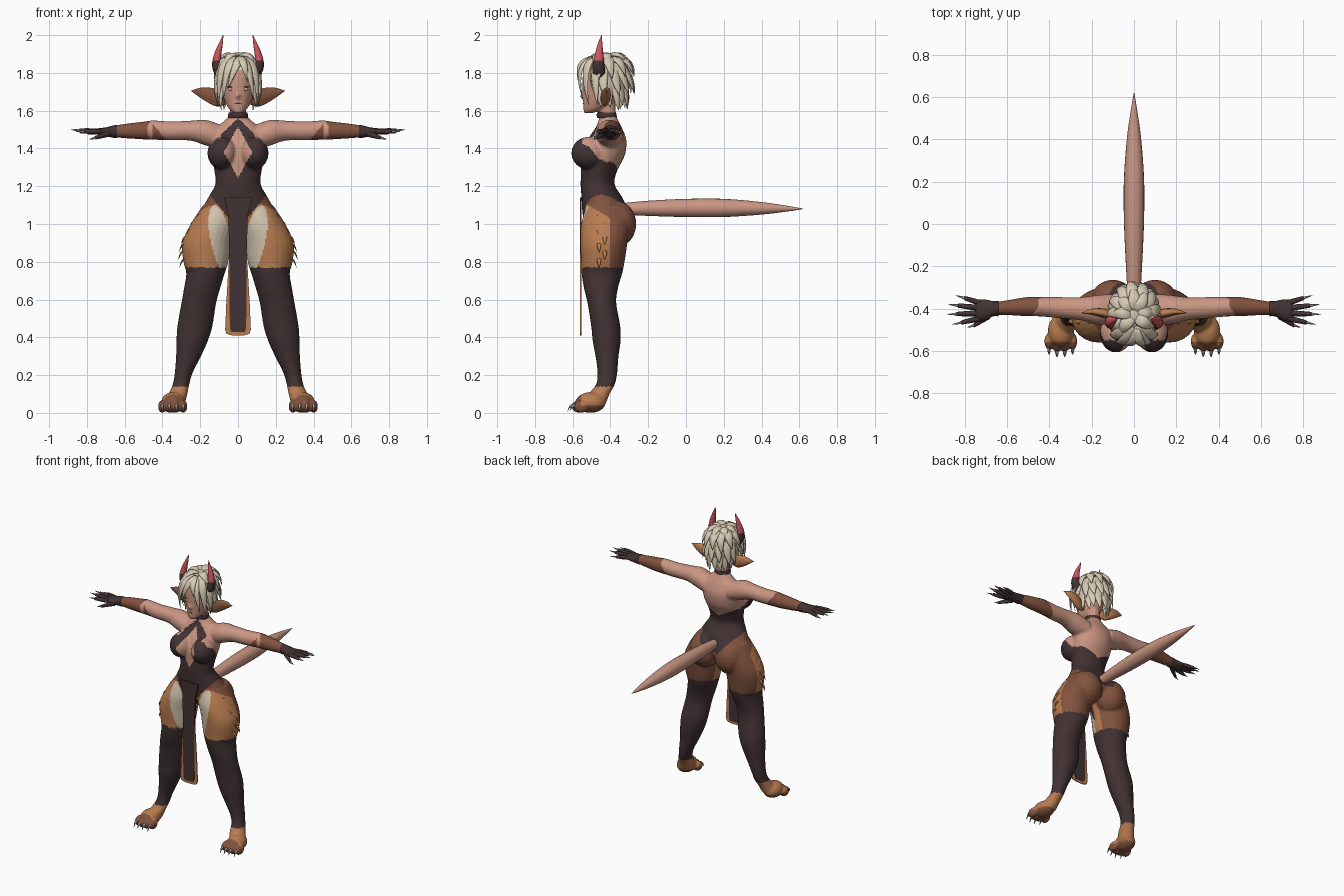
import bpy, bmesh, math, random
from mathutils import Vector as V, Matrix
from mathutils.bvhtree import BVHTree

random.seed(3)
X, Y, Z = V((1, 0, 0)), V((0, 1, 0)), V((0, 0, 1))


def mat(name, r, g, b):
    m = bpy.data.materials.new(name)
    lin = [((c / 255 + 0.055) / 1.055) ** 2.4 for c in (r, g, b)]
    m.diffuse_color = (*lin, 1)
    return m


SKIN = mat("skin", 202, 150, 131)
DARK = mat("dark cloth", 66, 50, 51)
TAN = mat("tan fur", 184, 124, 80)
BROWN = mat("brown fur", 130, 83, 62)
CREAM = mat("cream fur", 208, 194, 172)
HAIR = mat("pale hair", 216, 203, 180)
RED = mat("horn red", 200, 84, 92)
CLAW = mat("claw grey", 150, 148, 148)


def make(name, bm, *mats):
    bmesh.ops.recalc_face_normals(bm, faces=bm.faces)
    me = bpy.data.meshes.new(name)
    bm.to_mesh(me)
    bm.free()
    for m in mats:
        me.materials.append(m)
    me.shade_smooth()
    ob = bpy.data.objects.new(name, me)
    bpy.context.collection.objects.link(ob)
    return ob


def loft(bm, rings, u, v, seg=16, sub=4):
    """Smooth tube through rings (x, y, z, radius along u, radius along v)."""
    r, path = [V(k) for k in rings], []
    for i in range(len(r) - 1):
        a, b, c, d = r[max(i - 1, 0)], r[i], r[i + 1], r[min(i + 2, len(r) - 1)]
        for k in range(sub):
            t = k / sub
            path.append(0.5 * (2 * b + (c - a) * t + (2 * a - 5 * b + 4 * c - d) * t * t
                               + (3 * b - a - 3 * c + d) * t ** 3))
    path.append(r[-1])
    loops = []
    for p in path:
        loops.append([bm.verts.new(V(p[:3]) + u * max(p[3], .001) * math.cos(w) + v * max(p[4], .001) * math.sin(w))
                      for w in (2 * math.pi * j / seg for j in range(seg))])
    for a, b in zip(loops, loops[1:]):
        for j in range(seg):
            bm.faces.new((a[j], a[j - 1], b[j - 1], b[j]))
    bm.faces.new(loops[0])
    bm.faces.new(loops[-1][::-1])


def ball(bm, c, r, seg=24):
    bmesh.ops.create_uvsphere(bm, u_segments=seg, v_segments=seg // 2, radius=1,
                              matrix=Matrix.Translation(c) @ Matrix.Diagonal((*r, 1)))


def lock(bm, p0, p1, p2, w, centre, thick=.4):
    """Tapered curved lock of hair or fur."""
    p0, p1, p2 = V(p0), V(p1), V(p2)
    t = p2 - p0
    u = t.cross(p1 - V(centre)).normalized()
    v = u.cross(t).normalized()
    rings = []
    for i in range(6):
        k = i / 5
        p = p0 * (1 - k) ** 2 + p1 * 2 * k * (1 - k) + p2 * k * k
        q = w * min(1, .6 + 1.5 * k) * (1 - k) ** .6
        rings.append((*p, q, q * thick))
    loft(bm, rings, u, v, 8, 2)


# Body: overlapping volumes fused into one skin
bm = bmesh.new()
torso = [(.97, -.42, .08, .09), (1.02, -.42, .16, .12), (1.08, -.43, .185, .12), (1.14, -.445, .158, .108),
         (1.21, -.468, .12, .09), (1.28, -.46, .125, .095), (1.36, -.44, .14, .115), (1.44, -.42, .145, .105),
         (1.50, -.41, .13, .075), (1.54, -.41, .08, .055), (1.58, -.415, .045, .045), (1.66, -.42, .045, .045)]
loft(bm, [(0, y, z, a, b) for z, y, a, b in torso], X, Y, 32)
head = [(1.588, -.517, .02, .022), (1.61, -.485, .048, .058), (1.66, -.455, .073, .09), (1.72, -.445, .085, .103),
        (1.78, -.44, .09, .107), (1.84, -.435, .08, .095), (1.88, -.435, .045, .055)]
loft(bm, [(0, y, z, a, b) for z, y, a, b in head], X, Y, 32)
ball(bm, (0, -.546, 1.678), (.011, .016, .016))
leg = [(.10, -.42, 1.10, .085, .105), (.13, -.425, 1.0, .12, .13), (.165, -.435, .9, .13, .125),
       (.17, -.44, .8, .119, .115), (.172, -.445, .74, .102, .108), (.19, -.45, .66, .096, .09),
       (.208, -.445, .58, .092, .076), (.228, -.425, .46, .093, .077), (.243, -.42, .38, .083, .074),
       (.262, -.418, .30, .066, .061), (.288, -.416, .21, .047, .052), (.302, -.427, .15, .044, .05),
       (.318, -.46, .10, .05, .056), (.335, -.48, .05, .054, .056)]
arm = [(.09, -.40, 1.46, .07, .065), (.17, -.405, 1.483, .07, .068), (.25, -.40, 1.494, .055, .053),
       (.35, -.395, 1.493, .05, .05), (.45, -.39, 1.497, .046, .051), (.5, -.39, 1.495, .046, .047),
       (.6, -.395, 1.492, .035, .038), (.67, -.40, 1.49, .029, .028)]
for s in (-1, 1):
    loft(bm, [(s * r[0], *r[1:]) for r in leg], X, Y, 24)
    loft(bm, [(s * r[0], *r[1:]) for r in arm], Y, Z, 24)
    ball(bm, (s * .085, -.515, 1.375), (.077, .092, .087))
    ball(bm, (s * .1, -.363, 1.0), (.105, .1, .12))
    ball(bm, (s * .345, -.505, .055), (.062, .08, .055))
    for i in range(4):
        ball(bm, (s * (.29 + .037 * i), -.572 + .012 * abs(i - 1.5), .034), (.022, .04, .034))
body = make("body", bm, SKIN, DARK, TAN, BROWN, CREAM)
bpy.context.view_layer.objects.active = body
rm = body.modifiers.new("fuse", "REMESH")
rm.mode, rm.voxel_size = "VOXEL", .007
sm = body.modifiers.new("soften", "SMOOTH")
sm.factor, sm.iterations = .5, 4
for m in ("fuse", "soften"):
    bpy.ops.object.modifier_apply(modifier=m)


def body_colour(p):
    x, y, z = abs(p.x), p.y, p.z
    if x > .45 and z > 1:
        return 1 if x > .64 else 3 if x > .46 - (.4 + y) * .6 else 0
    if z < .14:
        return 3 if y < -.555 or z < .04 else 2
    if z < .77:
        return 1
    if z > 1.03 and x < .05 + (z - 1.03) * .8 or (x < .045 and y < -.45 and z < 1.1):
        if y < -.44:
            hole = .072 * min((z - 1.245) / .13, (1.515 - z) / .13, 1)
            side = x < .09 or z < 1.34 + max(0, -.46 - y) * 1.3
            return int(z < 1.56 - .96 * x and side and x > hole)
        return int(z < 1.27 + min(.5 * x, .06))
    if y < -.46 and ((x - .092 - (z - .92) * .18) / .055) ** 2 + ((z - .92) / .18) ** 2 < 1:
        return 4
    return 3 if y > -.4 or z > 1.03 + (-.4 - y) * .6 else 2


me = body.data
for f in me.polygons:
    f.material_index = body_colour(f.center)
me.shade_smooth()
bm = bmesh.new()
bm.from_mesh(me)
bvh = BVHTree.FromBMesh(bm)
bm.free()


# Face details laid on the skin
def patch(name, x, z, w, h, m):
    bm = bmesh.new()
    ball(bm, bvh.ray_cast(V((x, -2, z)), Y)[0], (w, .004, h), 16)
    make(name, bm, m)


patch("mouth", 0, 1.637, .018, .003, BROWN)
for s in (-1, 1):
    patch("eye", s * .037, 1.715, .016, .009, CREAM)
    patch("iris", s * .036, 1.715, .006, .008, RED)
    patch("eyelash", s * .039, 1.726, .019, .003, DARK)

# Tufts on the outer thighs
bm = bmesh.new()
for s in (-1, 1):
    for i in range(8):
        z, y = 1.1 - .04 * i, -.43 - .03 * (i % 2)
        h = bvh.ray_cast(V((s, y, z)), V((-s, 0, 0)))[0]
        lock(bm, h - X * s * .012, h + V((s * .012, 0, -.01)), h + V((s * .02, 0, -.05)), .016, (0, y, z))
make("thigh_tufts", bm, TAN)

# Hands, fingers and all claws
claws = bmesh.new()
for s in (-1, 1):
    bm = bmesh.new()
    loft(bm, [(s * .64, -.40, 1.49, .036, .034), (s * .665, -.40, 1.489, .036, .032),
              (s * .70, -.405, 1.488, .048, .023), (s * .735, -.408, 1.49, .05, .018),
              (s * .75, -.408, 1.49, .04, .01)], Y, Z)
    tips = [(.80, -.35, 1.485), (.832, -.385, 1.495), (.838, -.425, 1.497), (.815, -.465, 1.49)]
    for i, (x, y, z) in enumerate(tips):
        a, b = V((s * .725, -.373 - .024 * i, 1.49)), V((s * x, y, z))
        loft(bm, [(*a, .014, .014), (*a.lerp(b, .5), .013, .014), (*b, .01, .01)], Y, Z, 10)
        e = b + (b - a).normalized() * .045
        loft(claws, [(*a.lerp(b, .93), .008, .008), (*e, .001, .001)], Y, Z, 8)
    a, b = V((s * .68, -.43, 1.48)), V((s * .755, -.478, 1.457))
    loft(bm, [(*a, .018, .018), (*a.lerp(b, .5), .015, .015), (*b, .01, .01)], Y, Z, 10)
    loft(claws, [(*b, .008, .008), (*(b + V((s * .032, -.01, -.008))), .001, .001)], Y, Z, 8)
    make("hand", bm, DARK)
    for i in range(4):
        x, y = s * (.29 + .037 * i), -.6 + .012 * abs(i - 1.5)
        loft(claws, [(x, y, .04, .009, .011), (x, y - .02, .034, .007, .008), (x, y - .035, .008, .001, .001)], X, Z, 8)
make("claws", claws, CLAW)

# Tail
bm = bmesh.new()
loft(bm, [(0, -.34, 1.08, .03, .03), (0, -.2, 1.083, .038, .04), (0, 0, 1.085, .047, .048), (0, .2, 1.085, .048, .048),
          (0, .4, 1.083, .034, .033), (0, .55, 1.081, .013, .013), (0, .62, 1.08, .001, .001)], X, Z, 20, 6)
make("tail", bm, SKIN)

# Choker
bm = bmesh.new()
loft(bm, [(0, -.418, 1.562, .052, .052), (0, -.42, 1.575, .053, .053), (0, -.421, 1.59, .05, .05)], X, Y, 32)
make("choker", bm, DARK)


# Hanging front panel with a fur-coloured border
def panel(name, pts, y, depth, m):
    bm = bmesh.new()
    vs = [bm.verts.new((x, y, z)) for x, z in pts + [(-x, z) for x, z in pts[::-1]]]
    f = bm.faces.new(vs)
    out = bmesh.ops.extrude_face_region(bm, geom=[f])["geom"]
    bmesh.ops.translate(bm, vec=(0, depth, 0), verts=[g for g in out if isinstance(g, bmesh.types.BMVert)])
    ob = make(name, bm, m)
    ob.data.shade_flat()


panel("panel_border", [(.045, .85), (.052, .75), (.062, .58), (.068, .44), (.06, .418), (.03, .41)], -.560, .006, TAN)
panel("panel_cloth", [(.075, 1.14), (.052, 1.05), (.046, .85), (.045, .6), (.043, .45), (.035, .428)], -.562, .010, DARK)

# Horns and ears
for s in (-1, 1):
    bm = bmesh.new()
    loft(bm, [(s * .08, -.46, 1.765, .028, .034), (s * .104, -.462, 1.81, .027, .034), (s * .113, -.463, 1.85, .024, .03),
              (s * .107, -.46, 1.90, .019, .022), (s * .093, -.455, 1.95, .012, .013), (s * .078, -.447, 2.0, .001, .001)],
         X, Y, 16, 6)
    horn = make("horn", bm, DARK, RED)
    for f in horn.data.polygons:
        f.material_index = int(f.center.z > 1.862)
    bm = bmesh.new()
    loft(bm, [(s * .07, -.435, 1.66, .015, .03), (s * .11, -.43, 1.667, .022, .045), (s * .15, -.42, 1.68, .022, .042),
              (s * .2, -.415, 1.695, .014, .026), (s * .248, -.42, 1.705, .001, .001)], Y, Z, 16, 5)
    ear = make("ear", bm, TAN, BROWN)
    for f in ear.data.polygons:
        f.material_index = int(f.normal.y < -.75)

# Hair: open-faced cap plus rows of flicked locks
C = V((0, -.425, 1.74))
bm = bmesh.new()
ball(bm, (0, -.425, 1.765), (.11, .132, .132), 32)
gone = [v for v in bm.verts if v.co.z < 1.66 or (v.co.y < -.455 and v.co.z < 1.80)]
bmesh.ops.delete(bm, geom=gone, context="VERTS")


def around(a, r, z):
    return V((.82 * r * math.sin(a), -.425 - r * math.cos(a), z))


rows = [(11, 75, (.095, 1.76), (.125, 1.69), (.118, 1.615), .036),
        (11, 60, (.1, 1.83), (.145, 1.77), (.155, 1.68), .038),
        (9, 70, (.05, 1.88), (.15, 1.88), (.155, 1.765), .042),
        (7, 50, (.015, 1.885), (.09, 1.92), (.13, 1.845), .04)]
for n, start, b, m, t, w in rows:
    for i in range(n):
        a = math.radians(start + (360 - 2 * start) * i / (n - 1)) + random.uniform(-.08, .08)
        lock(bm, around(a, *b), around(a, *m), around(a + .12, t[0], t[1] + random.uniform(-.015, .015)), w, C)
for s in (-1, 1):
    for p0, p1, p2, w in [((.01, -.49, 1.885), (.07, -.6, 1.85), (.078, -.545, 1.655), .03),
                          ((.03, -.48, 1.885), (.115, -.56, 1.85), (.1, -.515, 1.63), .036),
                          ((.06, -.47, 1.86), (.14, -.49, 1.8), (.108, -.47, 1.63), .036)]:
        lock(bm, *[(s * p[0], p[1], p[2]) for p in (p0, p1, p2)], w, C)
lock(bm, (.02, -.5, 1.885), (-.01, -.6, 1.86), (-.055, -.558, 1.715), .03, C)
lock(bm, (.01, -.5, 1.885), (.035, -.6, 1.86), (.05, -.56, 1.755), .028, C)
make("hair", bm, HAIR)
